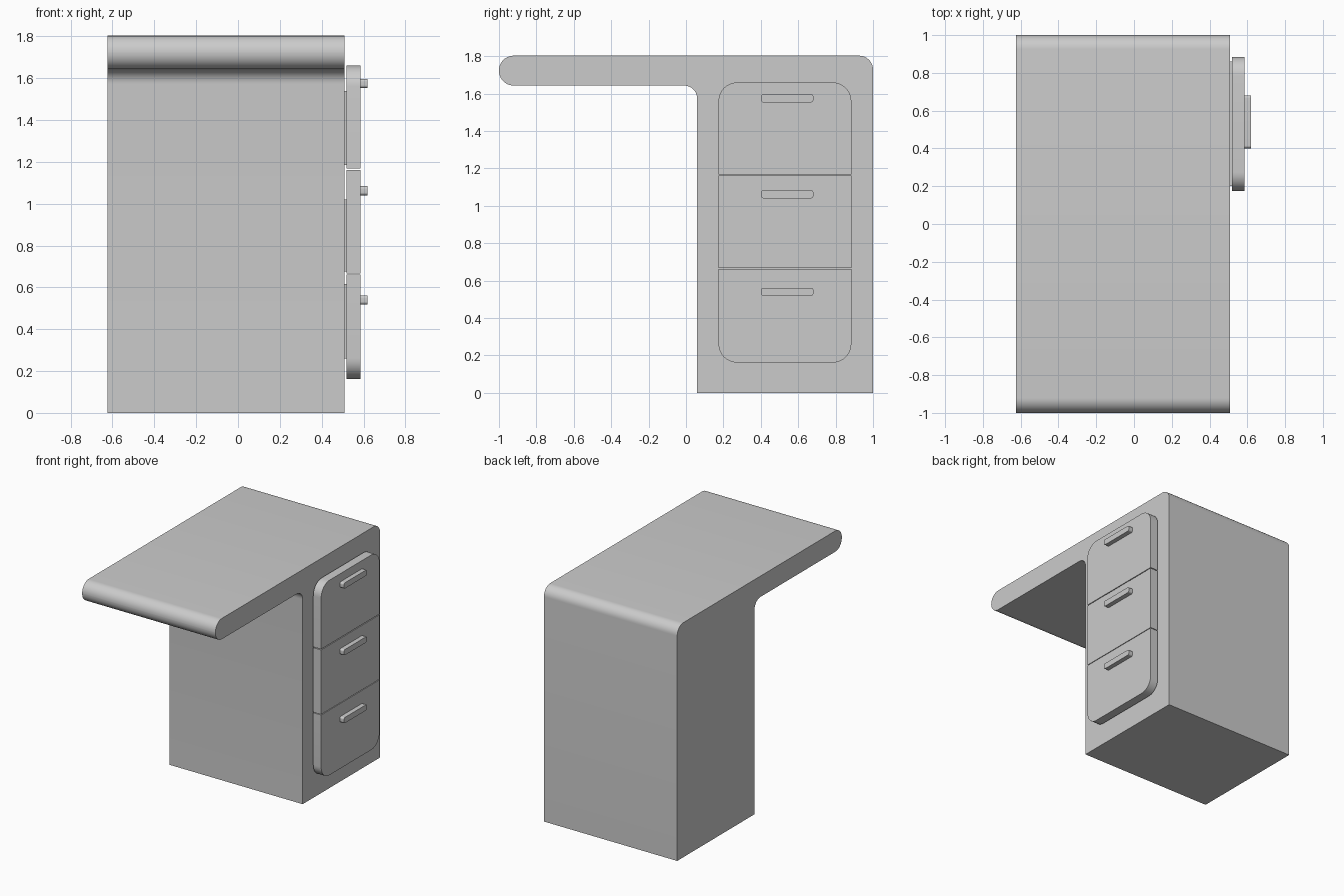
import bpy, bmesh, math
from mathutils import Vector

if "Cube" in bpy.data.objects:
    bpy.data.objects.remove(bpy.data.objects["Cube"])


def rounded(corners, segs=10):
    """Fillet each (y, z, radius) right-angled corner of a closed outline."""
    pts = []
    n = len(corners)
    for i, (y, z, r) in enumerate(corners):
        p = Vector((y, z))
        if r == 0:
            pts.append(p)
            continue
        a = (Vector(corners[i - 1][:2]) - p).normalized() * r
        b = (Vector(corners[(i + 1) % n][:2]) - p).normalized() * r
        for k in range(segs + 1):
            t = math.pi / 2 * k / segs
            pts.append(p + a + b - b * math.cos(t) - a * math.sin(t))
    return pts


def panel(name, corners, x0, x1):
    """Extrude a rounded YZ outline from x0 to x1."""
    bm = bmesh.new()
    face = bm.faces.new([bm.verts.new((x0, p.x, p.y)) for p in rounded(corners)])
    ext = bmesh.ops.extrude_face_region(bm, geom=[face], use_keep_orig=True)
    verts = [v for v in ext["geom"] if isinstance(v, bmesh.types.BMVert)]
    bmesh.ops.translate(bm, verts=verts, vec=(x1 - x0, 0, 0))
    bmesh.ops.recalc_face_normals(bm, faces=bm.faces[:])
    me = bpy.data.meshes.new(name)
    bm.to_mesh(me)
    bm.free()
    ob = bpy.data.objects.new(name, me)
    bpy.context.collection.objects.link(ob)
    bpy.ops.object.select_all(action="DESELECT")
    ob.select_set(True)
    bpy.context.view_layer.objects.active = ob
    bpy.ops.object.shade_smooth_by_angle(angle=math.radians(30))
    return ob


def rect(y0, y1, z0, z1, r_low=0, r_high=0):
    return [(y0, z0, r_low), (y1, z0, r_low), (y1, z1, r_high), (y0, z1, r_high)]


# Desk body: cabinet and overhanging top in one L-shaped profile
panel("desk_body", [(0.06, 0, 0), (1, 0, 0), (1, 1.803, 0.075), (-1, 1.803, 0.079),
                    (-1, 1.643, 0.079), (0.06, 1.643, 0.07)], -0.625, 0.508)

# Drawers: box, front panel and handle, from bottom to top
drawers = [
    ("bottom", 0.162, 0.662, 0.10, 0, 0.26, 0.615, 0.518),
    ("middle", 0.667, 1.162, 0, 0, 0.675, 1.02, 1.04),
    ("top", 1.168, 1.66, 0, 0.10, 1.185, 1.54, 1.553),
]
for name, z0, z1, r_low, r_high, b0, b1, h in drawers:
    panel(name + "_drawer_box", rect(0.2, 0.86, b0, b1), 0.42, 0.53)
    panel(name + "_drawer_front", rect(0.174, 0.884, z0, z1, r_low, r_high), 0.518, 0.585)
    panel(name + "_drawer_handle", rect(0.401, 0.681, h, h + 0.044, 0.014, 0.014), 0.58, 0.62)
